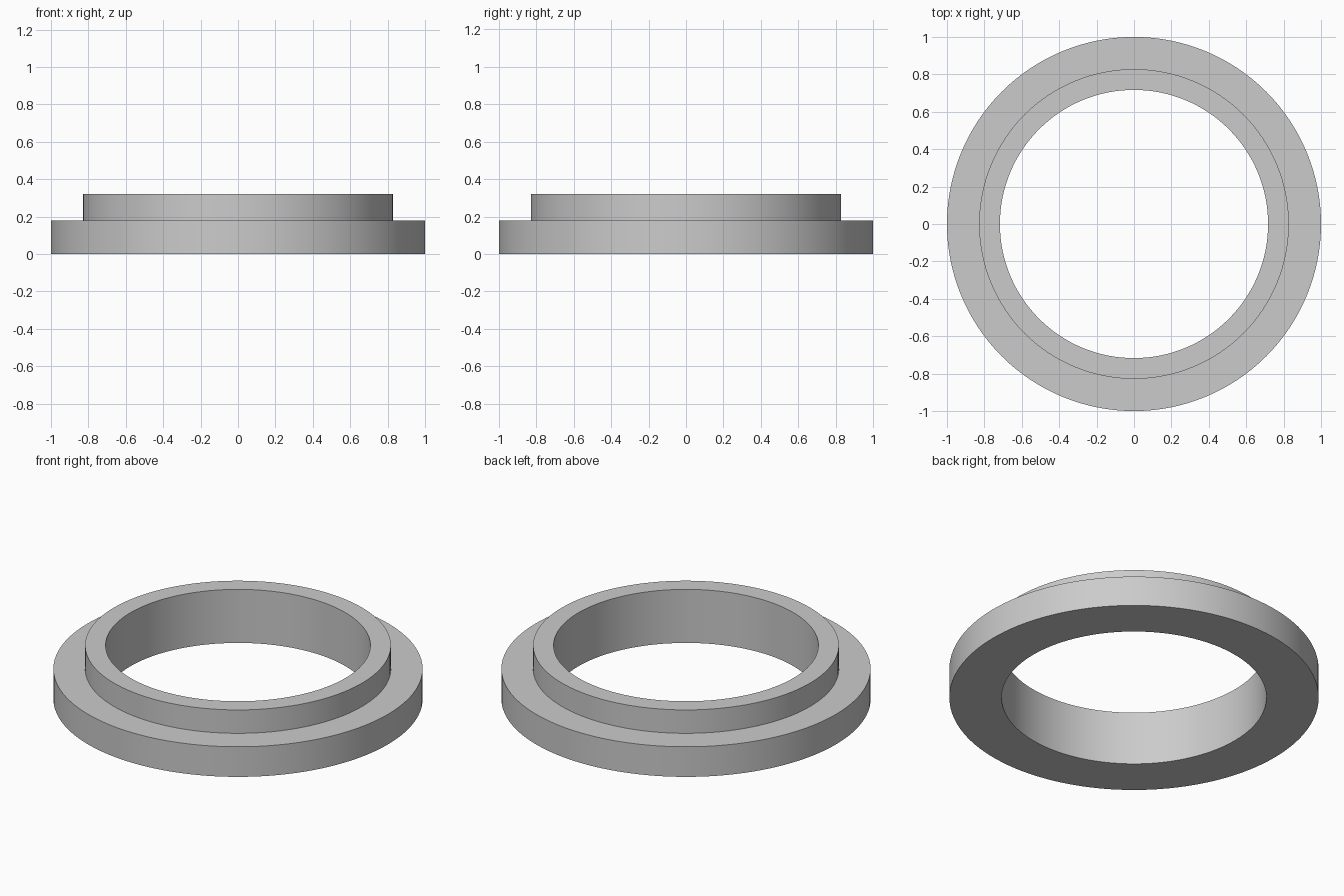
import bpy
import bmesh
from math import cos, sin, tau, radians

cube = bpy.data.objects.get("Cube")
if cube:
    bpy.data.objects.remove(cube, do_unlink=True)

SEGMENTS = 128
BORE, COLLAR, FLANGE = 0.717, 0.828, 1.0
FLANGE_TOP, COLLAR_TOP = 0.18, 0.32

# Plain grey finish
grey = bpy.data.materials.new("grey")
grey.use_nodes = True
grey.diffuse_color = (0.6, 0.6, 0.6, 1)
grey.node_tree.nodes["Principled BSDF"].inputs["Base Color"].default_value = grey.diffuse_color


def revolve(name, profile):
    """Turn a closed (radius, height) profile about the z axis."""
    bm = bmesh.new()
    rings = [[bm.verts.new((r * cos(tau * i / SEGMENTS), r * sin(tau * i / SEGMENTS), z))
              for i in range(SEGMENTS)] for r, z in profile]
    for k, lower in enumerate(rings):
        upper = rings[(k + 1) % len(rings)]
        for i in range(SEGMENTS):
            j = (i + 1) % SEGMENTS
            bm.faces.new((lower[i], lower[j], upper[j], upper[i]))
    bmesh.ops.recalc_face_normals(bm, faces=bm.faces)
    mesh = bpy.data.meshes.new(name)
    bm.to_mesh(mesh)
    bm.free()
    mesh.materials.append(grey)
    obj = bpy.data.objects.new(name, mesh)
    bpy.context.collection.objects.link(obj)
    bpy.ops.object.select_all(action="DESELECT")
    obj.select_set(True)
    bpy.context.view_layer.objects.active = obj
    bpy.ops.object.shade_smooth_by_angle(angle=radians(30))
    return obj


# Wide flange stepping up to a narrower collar around an open bore
revolve("flanged_ring", [
    (BORE, 0), (FLANGE, 0), (FLANGE, FLANGE_TOP),
    (COLLAR, FLANGE_TOP), (COLLAR, COLLAR_TOP), (BORE, COLLAR_TOP),
])
